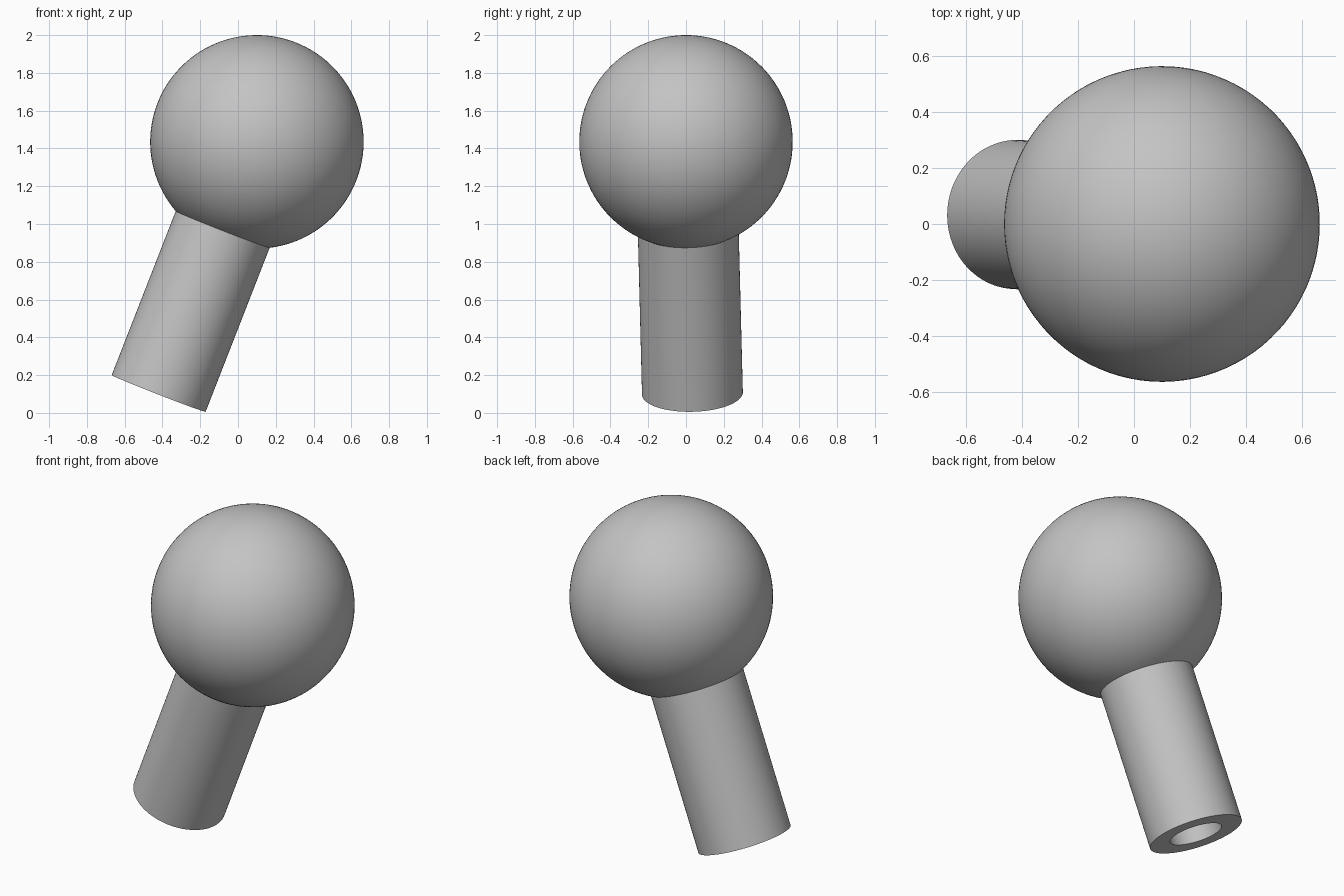
import bpy
import bmesh
from math import sin, cos, asin, pi, radians
from mathutils import Vector

cube = bpy.data.objects.get("Cube")
if cube:
    bpy.data.objects.remove(cube, do_unlink=True)

BALL_CENTRE = Vector((0.10, 0.0, 1.435))
BALL_RADIUS = 0.565
STEM_FOOT = Vector((-0.42, 0.034, 0.103))
STEM_RADIUS = 0.267
BORE_RADIUS = 0.15
BORE_DEPTH = 0.85
SEGMENTS = 96
RINGS = 48

grey = bpy.data.materials.new("plain grey")
grey.use_nodes = True
colour = (0.55, 0.55, 0.55, 1.0)
grey.diffuse_color = colour
grey.node_tree.nodes["Principled BSDF"].inputs["Base Color"].default_value = colour


def lathe(name, profile, origin, axis):
    """Spin a (radius, height) profile about an axis through origin."""
    bm = bmesh.new()
    verts = [bm.verts.new((r, 0, h)) for r, h in profile]
    edges = [bm.edges.new(pair) for pair in zip(verts, verts[1:])]
    bmesh.ops.spin(bm, geom=verts + edges, cent=(0, 0, 0), axis=(0, 0, 1),
                   angle=2 * pi, steps=SEGMENTS, use_duplicate=False)
    bmesh.ops.remove_doubles(bm, verts=bm.verts, dist=0.0001)
    bmesh.ops.recalc_face_normals(bm, faces=bm.faces)
    mesh = bpy.data.meshes.new(name)
    bm.to_mesh(mesh)
    bm.free()
    mesh.materials.append(grey)
    obj = bpy.data.objects.new(name, mesh)
    bpy.context.collection.objects.link(obj)
    obj.location = origin
    obj.rotation_mode = 'QUATERNION'
    obj.rotation_quaternion = axis.to_track_quat('Z', 'Y')
    bpy.ops.object.select_all(action='DESELECT')
    obj.select_set(True)
    bpy.context.view_layer.objects.active = obj
    bpy.ops.object.shade_smooth_by_angle(angle=radians(30))
    return obj


# Blind bore, flat foot and straight stem
axis = BALL_CENTRE - STEM_FOOT
profile = [(0, BORE_DEPTH), (BORE_RADIUS, BORE_DEPTH), (BORE_RADIUS, 0),
           (STEM_RADIUS, 0)]

# Ball, from where it meets the stem up to its pole
start = asin(STEM_RADIUS / BALL_RADIUS)
for i in range(RINGS + 1):
    a = start + (pi - start) * i / RINGS
    profile.append((BALL_RADIUS * sin(a), axis.length - BALL_RADIUS * cos(a)))
profile[-1] = (0, axis.length + BALL_RADIUS)

lathe("ball_knob_with_hollow_stem", profile, STEM_FOOT, axis)
